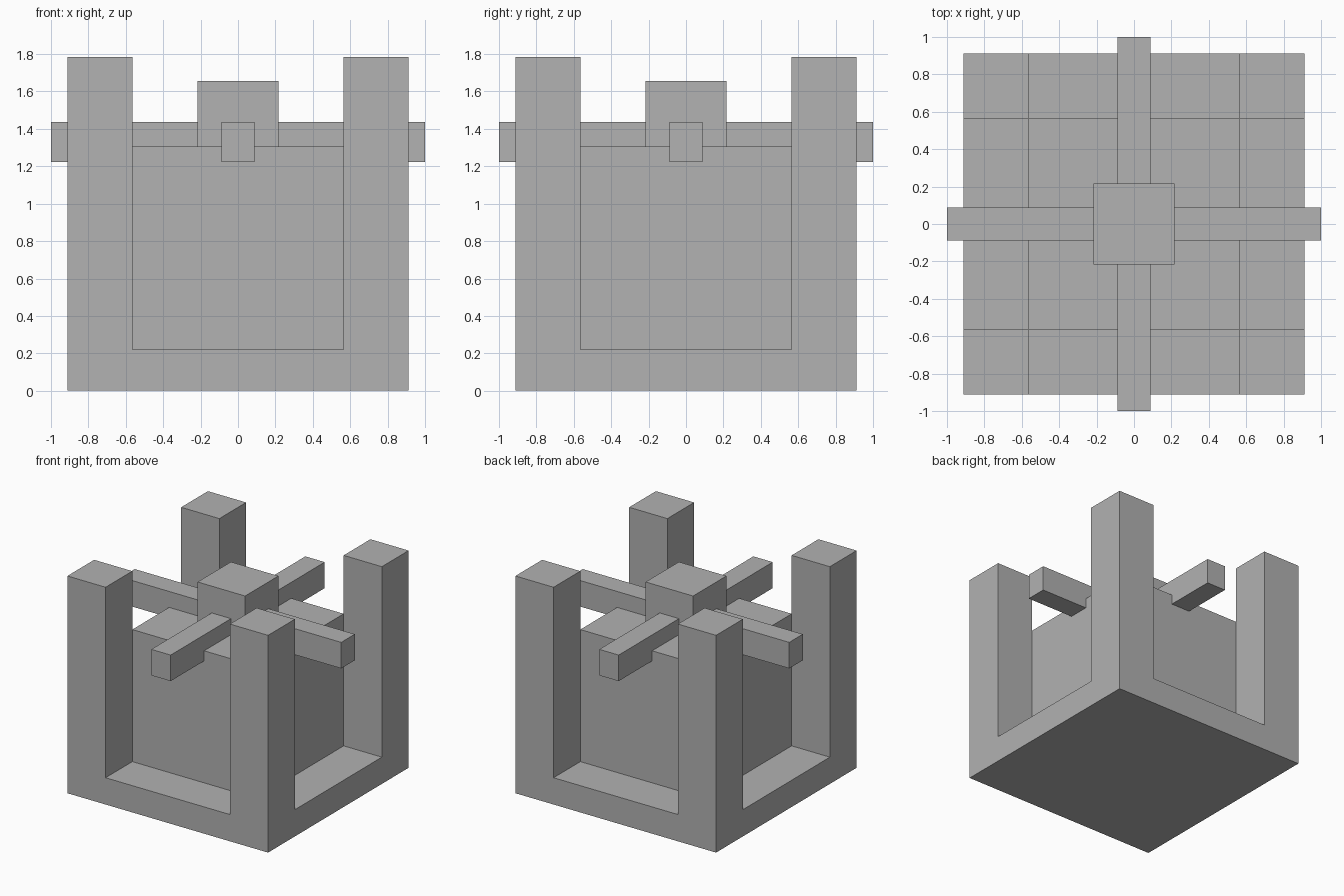
import bpy, bmesh
from mathutils import Vector

if "Cube" in bpy.data.objects:
    bpy.data.objects.remove(bpy.data.objects["Cube"])

grey = bpy.data.materials.new("mid grey")
grey.diffuse_color = (0.445, 0.445, 0.445, 1)
grey.use_nodes = True
grey.node_tree.nodes["Principled BSDF"].inputs["Base Color"].default_value = grey.diffuse_color

OUTER, INNER = 0.912, 0.565      # frame half width, core half width
BASE_TOP, POST_TOP, CORE_TOP = 0.22, 1.785, 1.305


def finish(name, bm):
    bmesh.ops.recalc_face_normals(bm, faces=bm.faces[:])
    mesh = bpy.data.meshes.new(name)
    bm.to_mesh(mesh)
    bm.free()
    mesh.materials.append(grey)
    bpy.context.collection.objects.link(bpy.data.objects.new(name, mesh))


def box(name, hx, hy, z0, z1):
    bm = bmesh.new()
    bmesh.ops.create_cube(bm, size=1)
    for v in bm.verts:
        v.co = (v.co.x * 2 * hx, v.co.y * 2 * hy, z0 + (v.co.z + 0.5) * (z1 - z0))
    finish(name, bm)


# Base slab with four corner posts raised from its top
bm = bmesh.new()
bmesh.ops.create_cube(bm, size=1)
for v in bm.verts:
    v.co = (v.co.x * 2 * OUTER, v.co.y * 2 * OUTER, (v.co.z + 0.5) * BASE_TOP)
for axis in (Vector((1, 0, 0)), Vector((0, 1, 0))):
    for s in (-INNER, INNER):
        bmesh.ops.bisect_plane(bm, geom=bm.verts[:] + bm.edges[:] + bm.faces[:],
                               plane_co=axis * s, plane_no=axis)
bm.normal_update()
corners = [f for f in bm.faces if f.normal.z > 0.9
           and min(abs(c) for c in f.calc_center_median().xy) > INNER]
for f in bmesh.ops.extrude_discrete_faces(bm, faces=corners)["faces"]:
    for v in f.verts:
        v.co.z = POST_TOP
finish("base_and_posts", bm)

# Central block, crossed bars and cap
box("core_block", INNER, INNER, BASE_TOP, CORE_TOP)
box("cross_bar_x", 1.0, 0.088, 1.222, 1.436)
box("cross_bar_y", 0.088, 1.0, 1.222, 1.436)
box("top_cap", 0.216, 0.216, CORE_TOP, 1.656)
